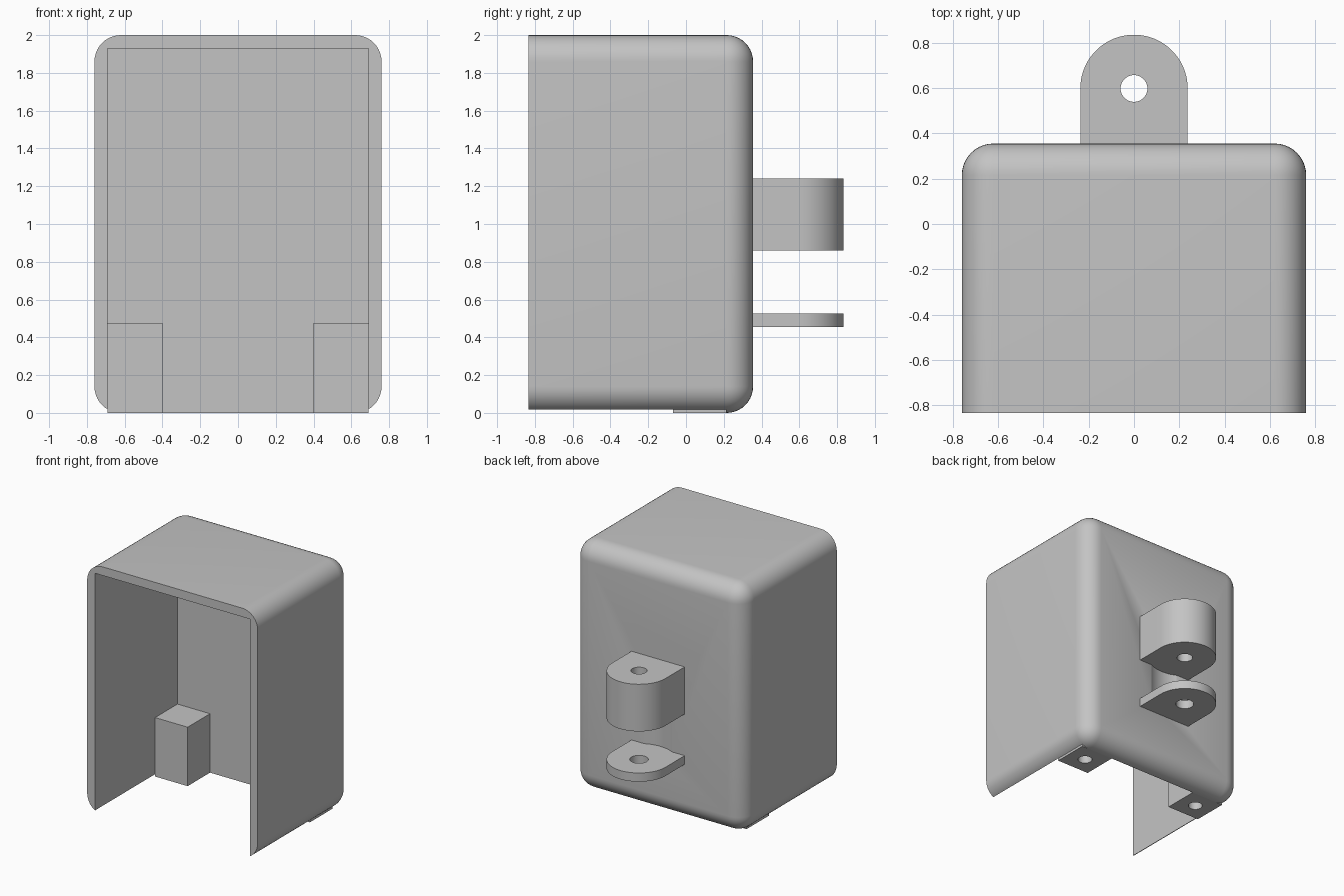
import bpy, bmesh, math

cube = bpy.data.objects.get("Cube")
if cube:
    bpy.data.objects.remove(cube, do_unlink=True)

grey = bpy.data.materials.new("plain grey")
grey.use_nodes = True
COLOUR = (0.55, 0.55, 0.55, 1)
grey.diffuse_color = COLOUR
grey.node_tree.nodes["Principled BSDF"].inputs["Base Color"].default_value = COLOUR

W, Y0, Y1, H = 0.76, -0.835, 0.355, 2.0    # housing half width, front, back, height
IN_W, IN_Y, ROOF = 0.69, 0.215, 1.93       # cavity
R = 0.14                                   # edge rounding
PIN_Y, LUG_R = 0.598, 0.237


def add(name, bm):
    bmesh.ops.recalc_face_normals(bm, faces=bm.faces)
    mesh = bpy.data.meshes.new(name)
    bm.to_mesh(mesh)
    bm.free()
    mesh.materials.append(grey)
    obj = bpy.data.objects.new(name, mesh)
    bpy.context.collection.objects.link(obj)
    return obj


def box_mesh(lo, hi):
    bm = bmesh.new()
    bmesh.ops.create_cube(bm, size=1)
    for v in bm.verts:
        v.co = [(a + b) / 2 + c * (b - a) for a, b, c in zip(lo, hi, v.co)]
    return bm


def prism(name, outline, z0, z1):
    bm = bmesh.new()
    face = bm.faces.new([bm.verts.new((x, y, z0)) for x, y in outline])
    top = bmesh.ops.extrude_face_region(bm, geom=[face])["geom"]
    bmesh.ops.translate(bm, vec=(0, 0, z1 - z0),
                        verts=[g for g in top if isinstance(g, bmesh.types.BMVert)])
    return add(name, bm)


def arc(x, y, r, start, end, n):
    return [(x + r * math.cos(start + (end - start) * i / n),
             y + r * math.sin(start + (end - start) * i / n)) for i in range(n + 1)]


def cylinder(name, x, y, r, z0, z1, n=48):
    return prism(name, arc(x, y, r, 0, math.tau, n)[:-1], z0, z1)


def cut(obj, *cutters):
    for cutter in cutters:
        mod = obj.modifiers.new("cut", "BOOLEAN")
        mod.operation, mod.solver, mod.object = "DIFFERENCE", "EXACT", cutter
        bpy.ops.object.select_all(action="DESELECT")
        bpy.context.view_layer.objects.active = obj
        obj.select_set(True)
        bpy.ops.object.modifier_apply(modifier=mod.name)
        bpy.data.objects.remove(cutter, do_unlink=True)


def smooth(obj):
    bpy.ops.object.select_all(action="DESELECT")
    bpy.context.view_layer.objects.active = obj
    obj.select_set(True)
    bpy.ops.object.shade_smooth_by_angle(angle=math.radians(30))


# Housing: rounded everywhere except round the open front
bm = box_mesh((-W, Y0, 0), (W, Y1, H))
edges = [e for e in bm.edges if any(v.co.y > 0 for v in e.verts)]
bmesh.ops.bevel(bm, geom=edges, offset=R, offset_type="OFFSET", segments=10,
                profile=0.5, affect="EDGES")
housing = add("housing", bm)

# Cavity open at front and bottom, and shallow clearance scoop between the lugs
cavity = add("cavity_cutter", box_mesh((-IN_W, Y0 - 1, -1), (IN_W, IN_Y, ROOF)))
scoop = cylinder("scoop_cutter", 0, PIN_Y, 0.273, 0.525, 0.86, 96)
cut(housing, cavity, scoop)
smooth(housing)

# Corner posts with blind screw holes underneath
for side, name in ((1, "left_post"), (-1, "right_post")):
    xs = sorted((side * 0.40, side * IN_W))
    post = add(name, box_mesh((xs[0], -0.07, 0), (xs[1], IN_Y, 0.475)))
    cut(post, cylinder("screw_cutter", side * 0.545, 0.0725, 0.053, -0.1, 0.35))
    smooth(post)

# Hinge lugs on the back
for name, z0, z1, hole in (("upper_lug", 0.86, 1.24, 0.059),
                           ("lower_lug", 0.455, 0.525, 0.068)):
    outline = [(-LUG_R, Y1), (LUG_R, Y1)] + arc(0, PIN_Y, LUG_R, 0, math.pi, 40)
    lug = prism(name, outline, z0, z1)
    cut(lug, cylinder("pin_cutter", 0, PIN_Y, hole, z0 - 0.1, z1 + 0.1))
    smooth(lug)
